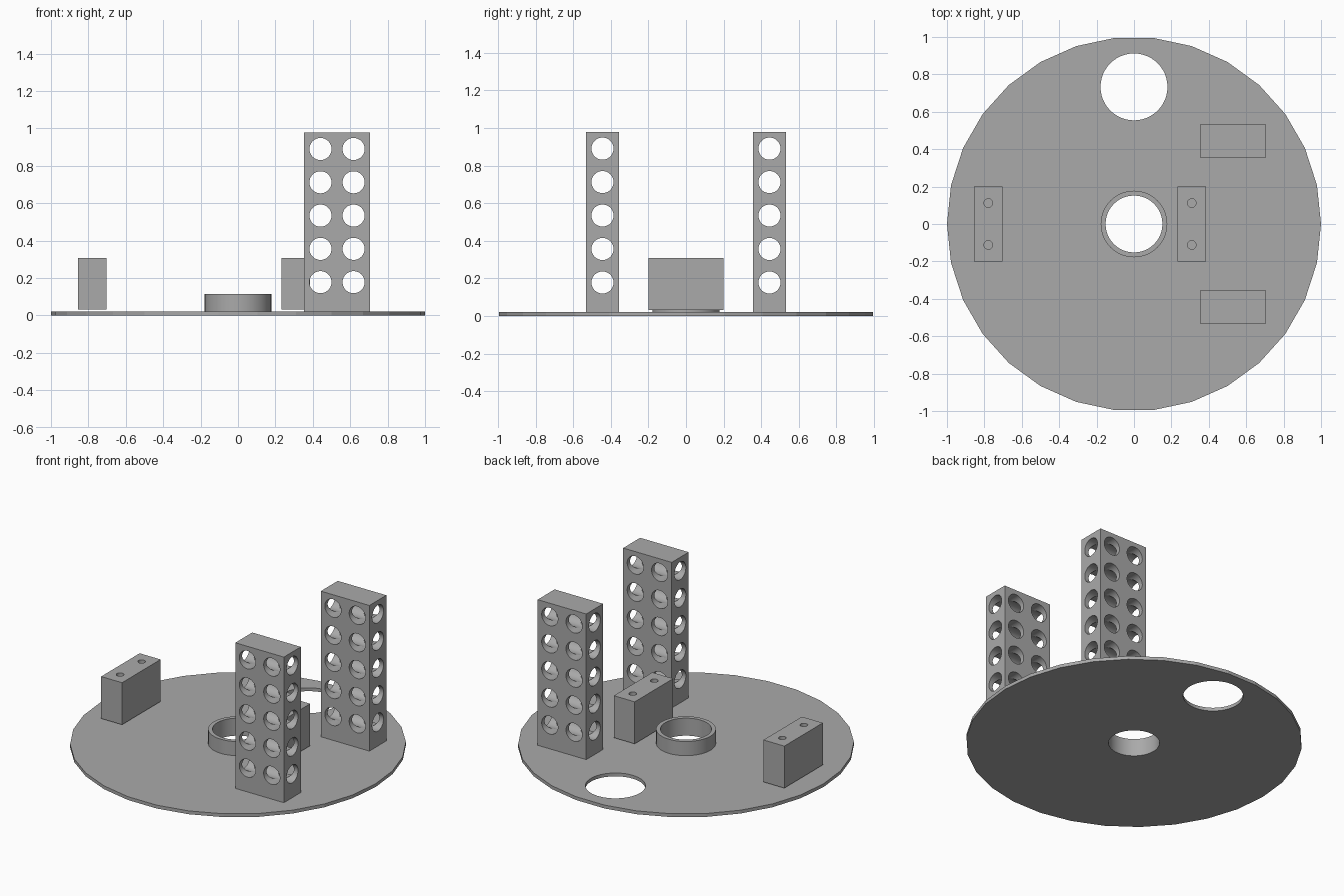
import bpy
import bmesh
from math import radians
from mathutils import Matrix, Vector

if "Cube" in bpy.data.objects:
    bpy.data.objects.remove(bpy.data.objects["Cube"], do_unlink=True)

GREY = (0.4, 0.4, 0.4, 1.0)
grey = bpy.data.materials.new("plain_grey")
grey.use_nodes = True
grey.diffuse_color = GREY
grey.node_tree.nodes["Principled BSDF"].inputs["Base Color"].default_value = GREY

PLATE_TOP = 0.022
PITCH = 0.178          # spacing of the tower holes
ROUND = 48             # sides of every bored hole
TURN = {
    "x": Matrix.Rotation(radians(90), 4, "Y"),
    "y": Matrix.Rotation(radians(90), 4, "X"),
    "z": Matrix.Identity(4),
}


def finish(name, bm):
    mesh = bpy.data.meshes.new(name)
    bm.to_mesh(mesh)
    bm.free()
    mesh.materials.append(grey)
    obj = bpy.data.objects.new(name, mesh)
    bpy.context.collection.objects.link(obj)
    return obj


def add_cylinder(bm, centre, radius, length, axis="z", sides=ROUND):
    bmesh.ops.create_cone(
        bm, cap_ends=True, segments=sides, radius1=radius, radius2=radius,
        depth=length, matrix=Matrix.Translation(centre) @ TURN[axis])


def box(name, low, high):
    low, high = Vector(low), Vector(high)
    bm = bmesh.new()
    bmesh.ops.create_cube(
        bm, size=1, matrix=Matrix.Translation((low + high) / 2)
        @ Matrix.Diagonal((*(high - low), 1)))
    return finish(name, bm)


def cylinder(name, centre, radius, length, sides=ROUND):
    bm = bmesh.new()
    add_cylinder(bm, centre, radius, length, sides=sides)
    return finish(name, bm)


def bore(obj, holes, axis):
    """Cut round holes, given as (centre, radius), right through a part."""
    bm = bmesh.new()
    for centre, radius in holes:
        add_cylinder(bm, centre, radius, 1.0, axis)
    cutter = finish("hole_cutter", bm)
    cutter.hide_render = True
    mod = obj.modifiers.new("holes", "BOOLEAN")
    mod.operation, mod.solver, mod.object = "DIFFERENCE", "EXACT", cutter
    bpy.context.view_layer.update()
    result = obj.evaluated_get(bpy.context.evaluated_depsgraph_get())
    mesh = bpy.data.meshes.new_from_object(result)
    obj.modifiers.clear()
    obj.data = mesh
    bpy.data.objects.remove(cutter, do_unlink=True)


parts = []

# Round base plate with a central and an off-centre opening
plate = cylinder("base_plate", (0, 0, PLATE_TOP / 2), 1.0, PLATE_TOP, sides=30)
# Put a corner of the rim on the x axis
plate.data.transform(Matrix.Rotation(radians(90), 4, "Z"))
bore(plate, [((0, 0, 0), 0.152), ((0, 0.733, 0), 0.179)], "z")
parts.append(plate)

# Raised collar around the central opening
collar = cylinder("centre_collar", (0, 0, (PLATE_TOP + 0.115) / 2),
                  0.178, 0.115 - PLATE_TOP)
bore(collar, [((0, 0, 0), 0.152)], "z")
parts.append(collar)

# Two perforated towers
for side, name in ((-1, "front_tower"), (1, "back_tower")):
    y = side * 0.444
    tower = box(name, (0.353, y - 0.088, PLATE_TOP), (0.706, y + 0.088, 0.979))
    rows = [PITCH * (i + 1) for i in range(5)]
    bore(tower, [((x, y, z), 0.059) for x in (0.441, 0.618) for z in rows], "y")
    bore(tower, [((0.53, y, z), 0.0587) for z in rows], "x")
    parts.append(tower)

# Two mounting blocks with screw holes, just clear of the plate
for x, name in ((-0.779, "right_block"), (0.309, "left_block")):
    block = box(name, (x - 0.076, -0.2, 0.031), (x + 0.076, 0.2, 0.307))
    bore(block, [((x, y, 0.2), 0.023) for y in (-0.112, 0.112)], "z")
    parts.append(block)

# Round walls smooth, the faceted rim and box edges sharp
for obj in bpy.context.view_layer.objects:
    obj.select_set(obj in parts)
bpy.context.view_layer.objects.active = plate
bpy.ops.object.shade_smooth_by_angle(angle=radians(10))
